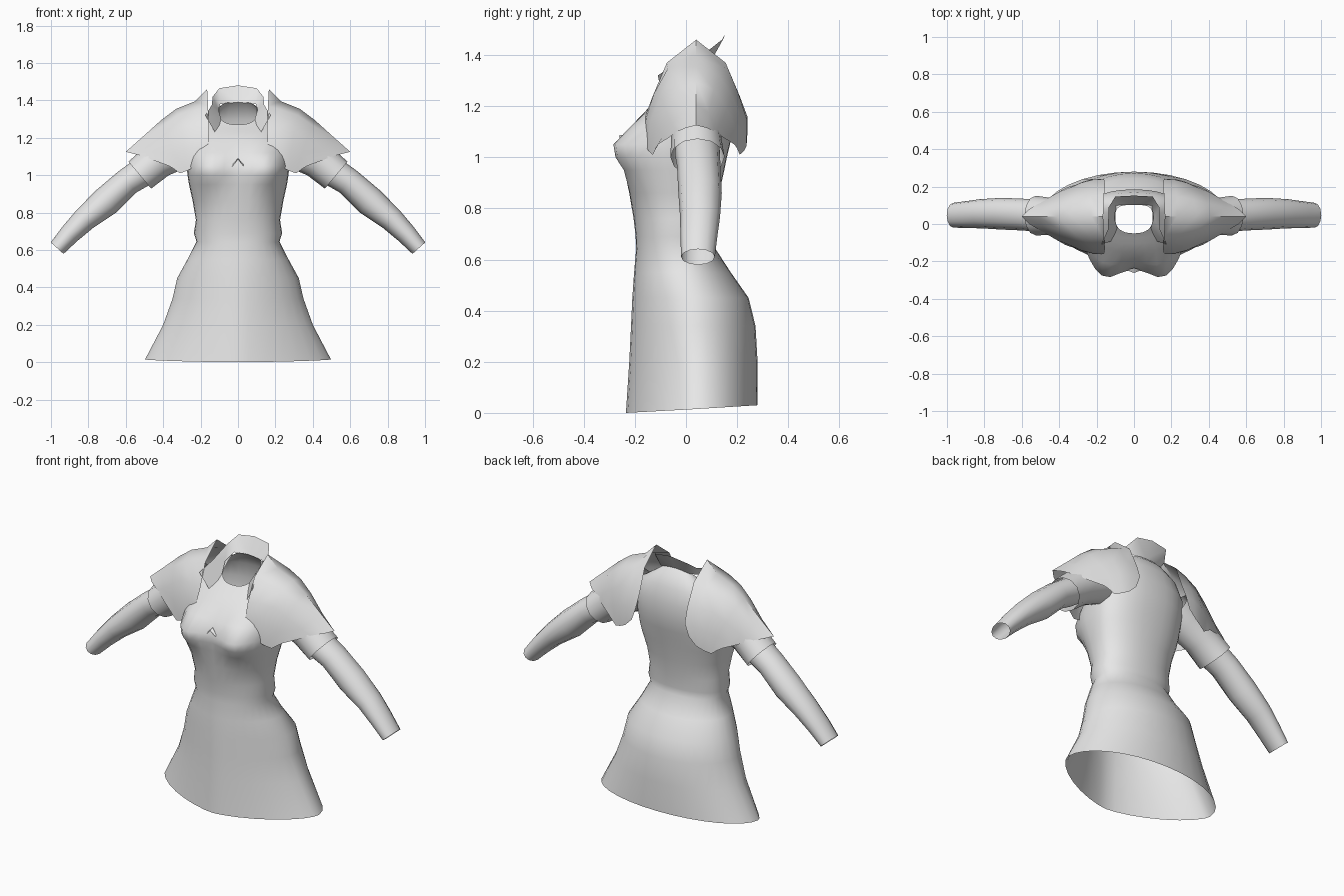
import bpy, bmesh, math
from mathutils import Vector

cloth = bpy.data.materials.new("light_grey_cloth")
cloth.diffuse_color = (0.8, 0.8, 0.8, 1)


def loft(name, rows, closed=False, mirror=False, angle=50):
    """Skin rows of points into an open sheet or tube."""
    bm = bmesh.new()
    grid = [[bm.verts.new(p) for p in row] for row in rows]
    n = len(rows[0])
    for a, b in zip(grid, grid[1:]):
        for i in range(n if closed else n - 1):
            j = (i + 1) % n
            bm.faces.new((a[i], a[j], b[j], b[i]))
    bmesh.ops.recalc_face_normals(bm, faces=bm.faces)
    mesh = bpy.data.meshes.new(name)
    bm.to_mesh(mesh)
    bm.free()
    mesh.materials.append(cloth)
    obj = bpy.data.objects.new(name, mesh)
    bpy.context.collection.objects.link(obj)
    if mirror:
        obj.modifiers.new("Mirror", "MIRROR")
    bpy.ops.object.select_all(action="DESELECT")
    obj.select_set(True)
    bpy.context.view_layer.objects.active = obj
    bpy.ops.object.shade_smooth_by_angle(angle=math.radians(angle))
    return obj


def spow(v, p):
    return math.copysign(abs(v) ** p, v)


def body_ring(zf, zb, w, yc, yf, yb, ef, eb, n=32):
    """Cross-section with separate front and back depth and roundness."""
    ring = []
    for i in range(n):
        a = 2 * math.pi * i / n
        c, s = math.cos(a), math.sin(a)
        e = eb if s > 0 else ef
        x = w * spow(c, 2 / e)
        d = spow(s, 2 / e)
        y = yc + d * ((yb - yc) if s > 0 else (yc - yf))
        z = zf + (zb - zf) * (d + 1) / 2
        if s < 0:  # bust and its soft valley
            y -= 0.075 * math.exp(-((abs(x) - 0.165) / 0.07) ** 2 / 2
                                  - ((z - 1.035) / 0.065) ** 2 / 2)
        ring.append((x, y, z))
    return ring


# Dress: hem, hips, waist, bust, shoulders, neckline
sections = [
    (0.00, 0.03, 0.497, 0.04, -0.235, 0.280, 1.5, 2.0),
    (0.20, 0.20, 0.400, 0.04, -0.222, 0.280, 1.6, 2.0),
    (0.34, 0.34, 0.350, 0.03, -0.215, 0.272, 1.7, 2.0),
    (0.45, 0.45, 0.325, 0.03, -0.210, 0.245, 1.8, 2.0),
    (0.55, 0.55, 0.270, 0.00, -0.203, 0.175, 2.0, 2.0),
    (0.64, 0.65, 0.222, -0.02, -0.195, 0.110, 2.2, 2.2),
    (0.69, 0.69, 0.236, -0.02, -0.197, 0.110, 2.2, 2.2),
    (0.76, 0.76, 0.225, -0.02, -0.205, 0.116, 2.2, 2.2),
    (0.86, 0.86, 0.242, -0.02, -0.222, 0.130, 2.3, 2.2),
    (0.95, 0.95, 0.262, -0.01, -0.232, 0.150, 2.4, 2.3),
    (1.00, 1.00, 0.270, 0.00, -0.235, 0.160, 2.5, 2.3),
    (1.05, 1.05, 0.275, 0.00, -0.235, 0.172, 2.5, 2.3),
    (1.12, 1.12, 0.280, 0.01, -0.205, 0.185, 2.3, 2.3),
    (1.19, 1.21, 0.280, 0.02, -0.150, 0.185, 2.2, 2.3),
    (1.23, 1.30, 0.240, 0.03, -0.105, 0.168, 2.2, 2.3),
    (1.25, 1.36, 0.160, 0.03, -0.075, 0.135, 2.3, 2.6),
    (1.27, 1.39, 0.100, 0.03, -0.050, 0.102, 2.4, 3.5),
]
loft("dress_body", [body_ring(*s) for s in sections], closed=True)


def tube(name, stations, n=12):
    """Sleeve along a slanted path: (x, y, z, in-plane radius, y radius)."""
    rows = []
    for k, (x, y, z, r, ry) in enumerate(stations):
        p = stations[max(k - 1, 0)]
        q = stations[min(k + 1, len(stations) - 1)]
        t = Vector((q[0] - p[0], 0, q[2] - p[2])).normalized()
        side = Vector((-t.z, 0, t.x))
        rows.append([Vector((x, y, z)) + side * r * math.cos(a)
                     + Vector((0, ry * math.sin(a), 0))
                     for a in (2 * math.pi * i / n for i in range(n))])
    return loft(name, rows, closed=True, mirror=True)


# Short upper sleeve and fitted long sleeve
tube("upper_sleeve", [(0.24, 0.04, 1.19, 0.11, 0.10),
                      (0.32, 0.04, 1.15, 0.12, 0.105),
                      (0.43, 0.04, 1.08, 0.100, 0.098),
                      (0.525, 0.045, 1.00, 0.094, 0.106)])
tube("long_sleeve", [(0.44, 0.045, 1.07, 0.080, 0.085),
                     (0.52, 0.045, 1.01, 0.078, 0.088),
                     (0.59, 0.05, 0.965, 0.074, 0.085),
                     (0.705, 0.055, 0.86, 0.080, 0.085),
                     (0.82, 0.055, 0.765, 0.065, 0.078),
                     (0.90, 0.05, 0.685, 0.055, 0.072),
                     (0.967, 0.047, 0.61, 0.046, 0.066)])

# Shoulder cape: arches from collar to pointed tip, ridge to front edge
arches = [
    [(.165, .04, 1.46), (.16, -.075, 1.37), (.155, -.13, 1.24),
     (.16, -.16, 1.16), (.185, -.16, 1.09)],
    [(.23, .04, 1.395), (.23, -.07, 1.35), (.22, -.125, 1.25),
     (.22, -.157, 1.15), (.23, -.157, 1.045)],
    [(.33, .04, 1.355), (.32, -.05, 1.32), (.30, -.10, 1.24),
     (.285, -.14, 1.14), (.27, -.147, 1.025)],
    [(.41, .04, 1.295), (.40, -.03, 1.265), (.37, -.08, 1.19),
     (.34, -.115, 1.11), (.31, -.13, 1.01)],
    [(.51, .04, 1.205), (.49, -.01, 1.175), (.45, -.055, 1.13),
     (.40, -.09, 1.085), (.345, -.12, 1.035)],
    [(.60, .04, 1.125), (.56, 0.0, 1.115), (.50, -.035, 1.10),
     (.44, -.07, 1.075), (.37, -.11, 1.05)],
]
cape = [arch[::-1] + [(x, 0.08 - y, z) for x, y, z in arch[1:]]
        for arch in arches]
loft("shoulder_cape", cape, mirror=True)

# Stand-up collar: high at the back, folding out to flaps in front
collar_base = [(0, .102, 1.39), (.095, .10, 1.38), (.105, .03, 1.35),
               (.09, -.02, 1.30), (.115, -.09, 1.215)]
collar_top = [(0, .152, 1.48), (.10, .147, 1.465), (.135, .09, 1.42),
              (.14, -.03, 1.375), (.175, -.11, 1.32)]
loft("collar", [collar_base, collar_top], mirror=True)

# Small peaked fold at the centre of the chest
loft("chest_fold", [[(0, -.235, 1.09), (.036, -.245, 1.05)],
                    [(0, -.262, 1.085), (.030, -.25, 1.047)]],
     mirror=True, angle=20)
